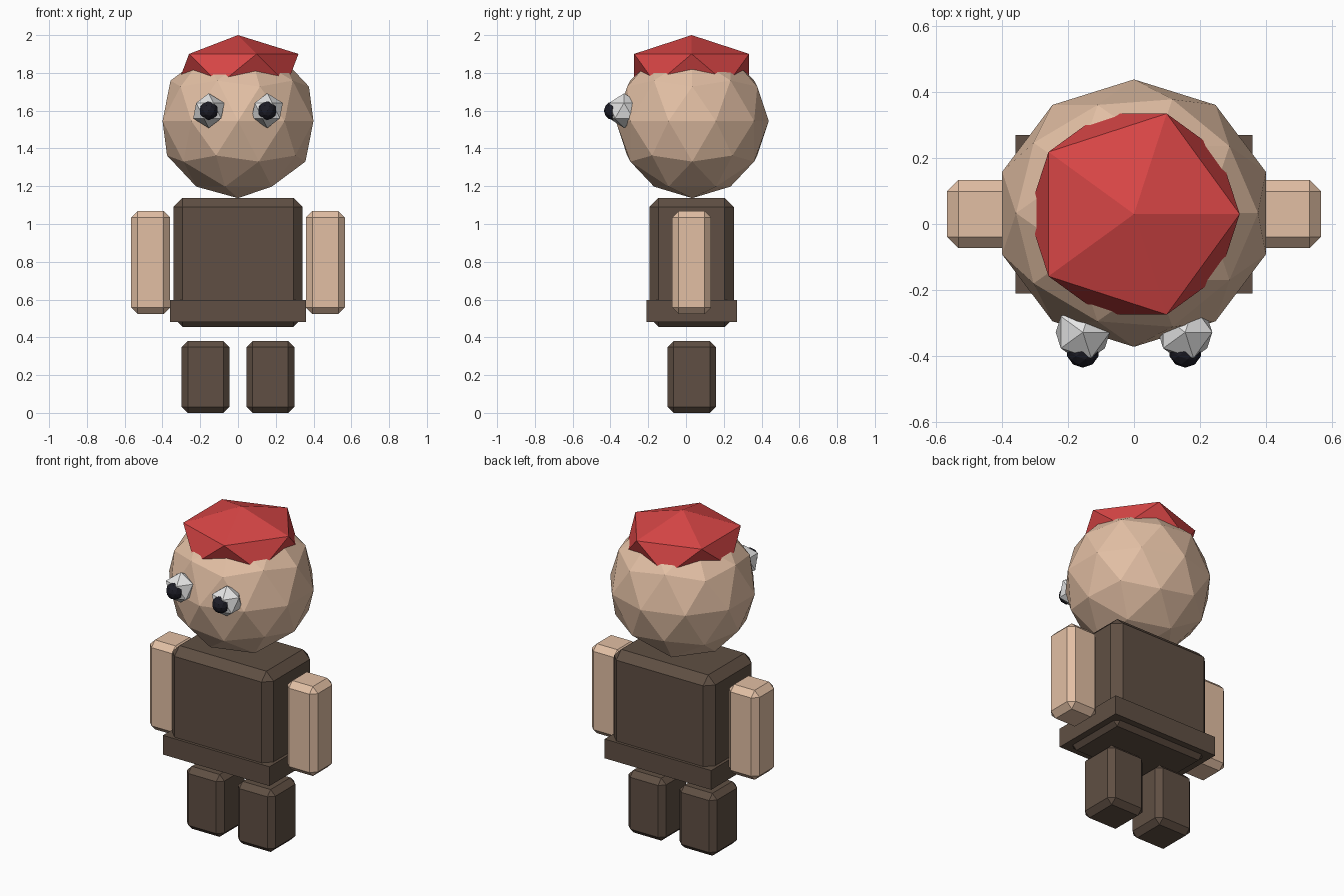
import bpy
import bmesh
from mathutils import Matrix, Vector

cube = bpy.data.objects.get("Cube")
if cube:
    bpy.data.objects.remove(cube, do_unlink=True)


def material(name, color):
    mat = bpy.data.materials.new(name)
    mat.use_nodes = True
    mat.diffuse_color = (*color, 1)
    bsdf = mat.node_tree.nodes["Principled BSDF"]
    bsdf.inputs["Base Color"].default_value = (*color, 1)
    return mat


skin = material("skin", (0.76, 0.52, 0.37))
brown = material("brown cloth", (0.115, 0.078, 0.056))
red = material("red cap", (0.68, 0.06, 0.06))
white = material("eye white", (0.78, 0.78, 0.78))
black = material("pupil black", (0.012, 0.012, 0.02))


def finish(name, bm, mat):
    mesh = bpy.data.meshes.new(name)
    bm.to_mesh(mesh)
    bm.free()
    mesh.materials.append(mat)
    obj = bpy.data.objects.new(name, mesh)
    bpy.context.collection.objects.link(obj)
    return obj


def block(name, center, size, mat, bevel=0):
    """Box with an optional flat chamfer."""
    bm = bmesh.new()
    bmesh.ops.create_cube(bm, size=1)
    bmesh.ops.scale(bm, vec=Vector(size), verts=bm.verts)
    obj = finish(name, bm, mat)
    obj.location = center
    if bevel:
        mod = obj.modifiers.new("chamfer", "BEVEL")
        mod.width = bevel
        mod.segments = 1
    return obj


def ball(name, center, radii, detail, mat):
    """Faceted icosphere stretched to three radii."""
    bm = bmesh.new()
    bmesh.ops.create_icosphere(bm, subdivisions=detail, radius=1)
    bmesh.ops.transform(bm, matrix=Matrix.Diagonal((*radii, 1)), verts=bm.verts)
    obj = finish(name, bm, mat)
    obj.location = center
    return obj


MID = 0.03

# Body
block("torso", (0, MID, 0.797), (0.682, 0.446, 0.683), brown, 0.048)
block("belt", (0, MID, 0.54), (0.718, 0.48, 0.117), brown)

# Head and cap
ball("head", (0, 0.033, 1.545), (0.42, 0.405, 0.408), 2, skin)
ball("cap", (0, MID, 1.82), (0.358, 0.358, 0.18), 1, red)

# Paired parts
for side, s in (("left", 1), ("right", -1)):
    block(side + "_arm", (s * 0.463, MID, 0.796), (0.206, 0.206, 0.545), skin, 0.034)
    block(side + "_leg", (s * 0.172, MID, 0.19), (0.252, 0.256, 0.38), brown, 0.032)
    ball(side + "_eye", (s * 0.155, -0.328, 1.60), (0.092,) * 3, 1, white)
    ball(side + "_pupil", (s * 0.155, -0.385, 1.60), (0.05,) * 3, 2, black)
